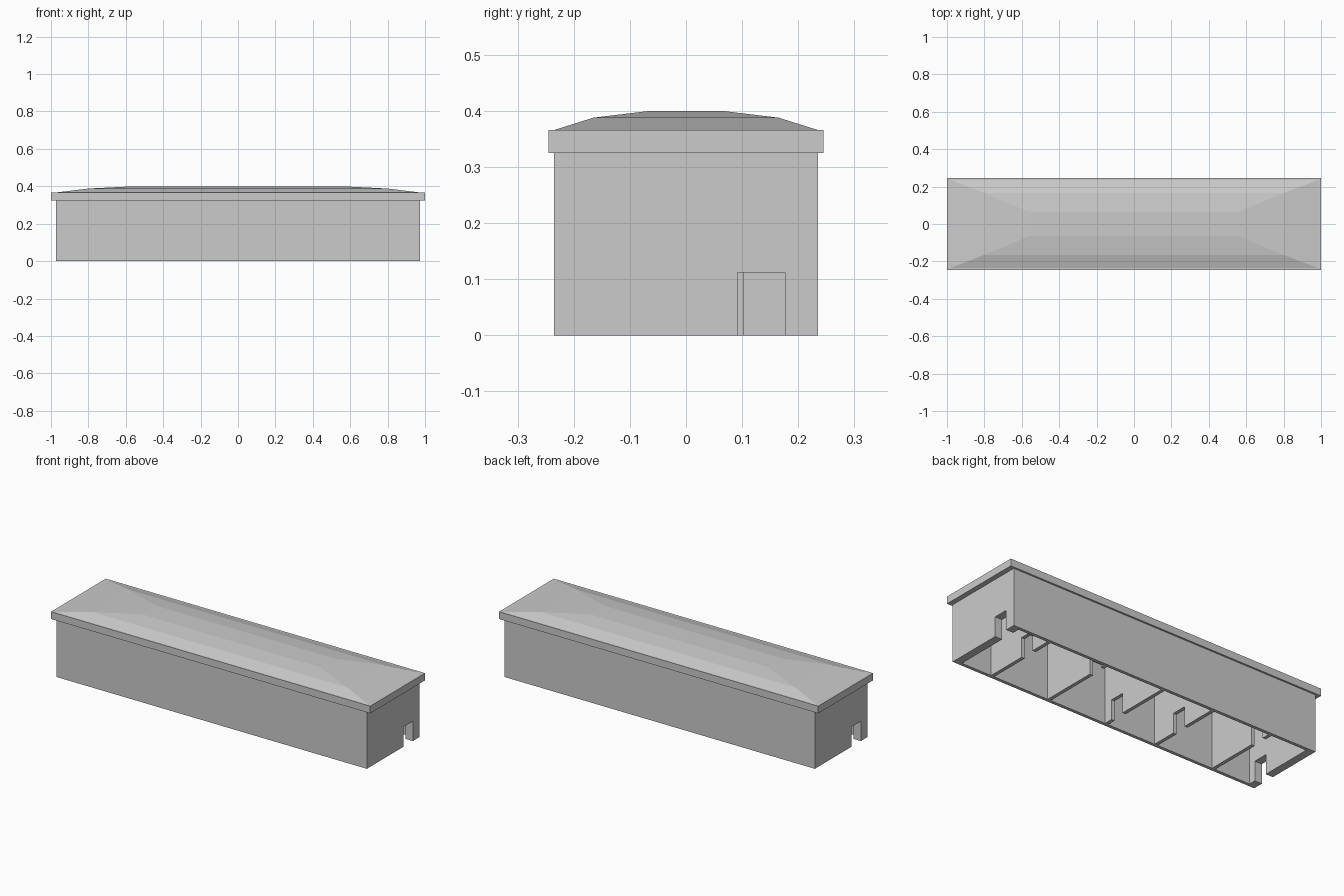
import bpy, bmesh

cube = bpy.data.objects.get("Cube")
if cube:
    bpy.data.objects.remove(cube, do_unlink=True)

grey = bpy.data.materials.new("plain grey")
grey.use_nodes = True
GREY = (0.6, 0.6, 0.6, 1)
grey.diffuse_color = GREY
grey.node_tree.nodes["Principled BSDF"].inputs["Base Color"].default_value = GREY

HALF_X, HALF_Y, WALL_TOP = 0.972, 0.235, 0.325
SIDE, END, INNER = 0.018, 0.045, 0.02      # wall thicknesses
DOOR_W, DOOR_H = 0.085, 0.112


def finish(name, bm):
    bmesh.ops.recalc_face_normals(bm, faces=bm.faces)
    mesh = bpy.data.meshes.new(name)
    bm.to_mesh(mesh)
    bm.free()
    mesh.materials.append(grey)
    obj = bpy.data.objects.new(name, mesh)
    bpy.context.collection.objects.link(obj)
    return obj


def cross_wall(name, x, thick, half_y, door):
    """Wall across the building with a doorway centred on y = door."""
    a, b = door - DOOR_W / 2, door + DOOR_W / 2
    outline = [(-half_y, 0), (a, 0), (a, DOOR_H), (b, DOOR_H), (b, 0),
               (half_y, 0), (half_y, WALL_TOP), (-half_y, WALL_TOP)]
    bm = bmesh.new()
    face = bm.faces.new([bm.verts.new((x - thick / 2, y, z)) for y, z in outline])
    new = bmesh.ops.extrude_face_region(bm, geom=[face])["geom"]
    bmesh.ops.translate(bm, vec=(thick, 0, 0),
                        verts=[v for v in new if isinstance(v, bmesh.types.BMVert)])
    finish(name, bm)


def stacked_rings(name, rings):
    """Closed solid through rectangles given as (half x, half y, z)."""
    bm = bmesh.new()
    loops = [[bm.verts.new((sx * hx, sy * hy, z))
              for sx, sy in ((-1, -1), (1, -1), (1, 1), (-1, 1))]
             for hx, hy, z in rings]
    for low, high in zip(loops, loops[1:]):
        for i in range(4):
            j = (i + 1) % 4
            bm.faces.new((low[i], low[j], high[j], high[i]))
    bm.faces.new(loops[0])
    bm.faces.new(loops[-1])
    finish(name, bm)


# Long outer walls, fitted between the end walls
for name, side in (("front_wall", -1), ("back_wall", 1)):
    bm = bmesh.new()
    bmesh.ops.create_cube(bm, size=1)
    bmesh.ops.scale(bm, vec=(2 * (HALF_X - END), SIDE, WALL_TOP), verts=bm.verts)
    bmesh.ops.translate(bm, vec=(0, side * (HALF_Y - SIDE / 2), WALL_TOP / 2), verts=bm.verts)
    finish(name, bm)

# End walls with opposite doorways
for name, side in (("right_end_wall", -1), ("left_end_wall", 1)):
    cross_wall(name, side * (HALF_X - END / 2), END, HALF_Y, side * 0.134)

# Room partitions: position along the building, doorway centre
partitions = [(0.73, 0.06), (0.365, 0.15), (-0.005, -0.125), (-0.325, -0.03), (-0.695, 0.13)]
for i, (x, door) in enumerate(partitions, 1):
    cross_wall(f"partition_{i}", x, INNER, HALF_Y - SIDE, door)

# Overhanging roof with a shallow hipped crown
stacked_rings("roof", [(1, 0.245, WALL_TOP), (1, 0.245, 0.366), (0.98, 0.235, 0.366),
                       (0.8, 0.165, 0.388), (0.56, 0.065, 0.4)])
